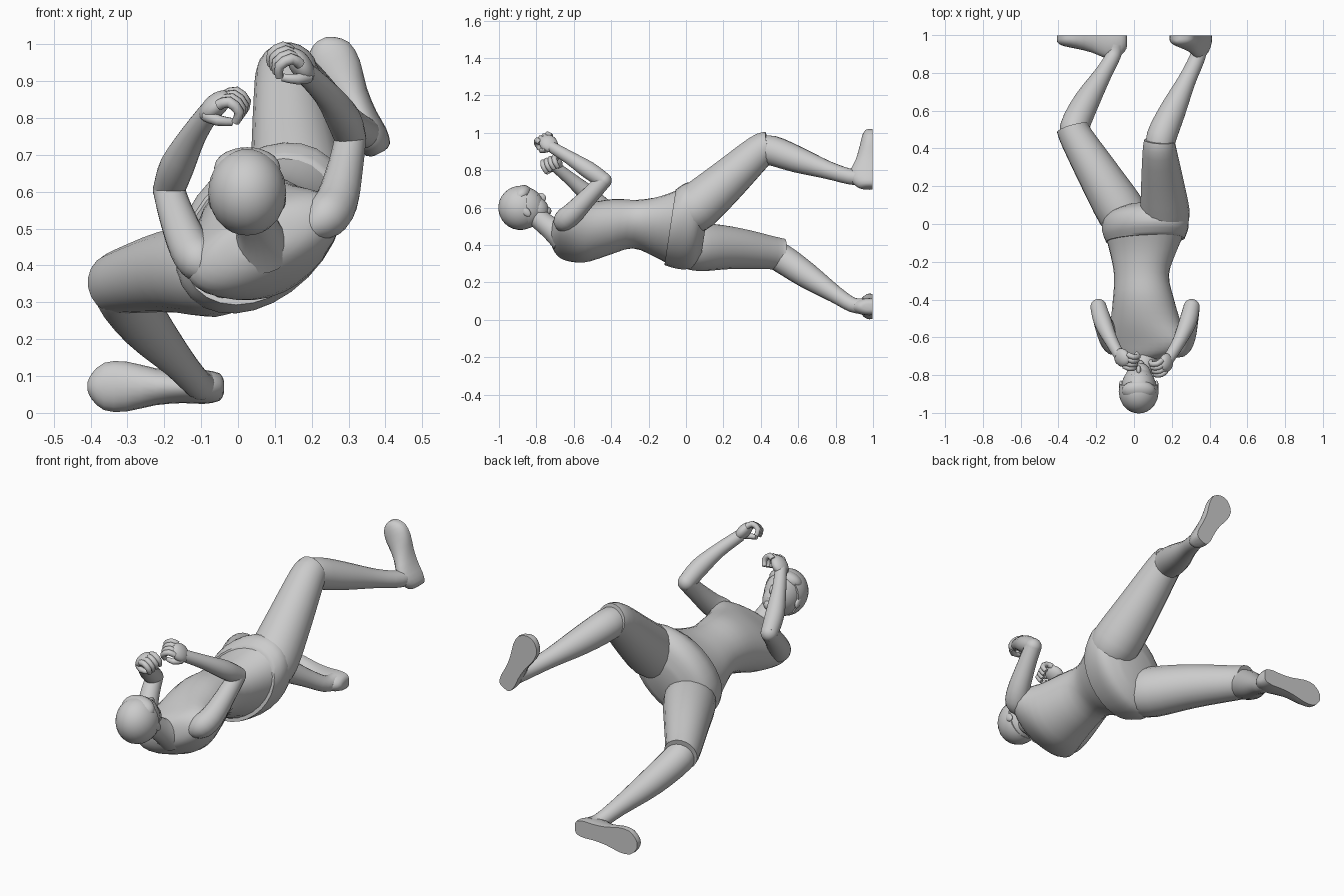
import bpy, bmesh, math
from mathutils import Vector as V, Matrix

if "Cube" in bpy.data.objects:
    bpy.data.objects.remove(bpy.data.objects["Cube"])

SIDES = 20


def finish(name, bm, angle=50):
    bmesh.ops.recalc_face_normals(bm, faces=bm.faces)
    me = bpy.data.meshes.new(name)
    bm.to_mesh(me)
    bm.free()
    ob = bpy.data.objects.new(name, me)
    bpy.context.collection.objects.link(ob)
    bpy.ops.object.select_all(action='DESELECT')
    bpy.context.view_layer.objects.active = ob
    ob.select_set(True)
    bpy.ops.object.shade_smooth_by_angle(angle=math.radians(angle))
    return ob


def loft(name, rings, angle=50):
    bm = bmesh.new()
    loops = [[bm.verts.new(p) for p in r] for r in rings]
    n = len(loops[0])
    for a, b in zip(loops, loops[1:]):
        for i in range(n):
            j = (i + 1) % n
            bm.faces.new((a[i], a[j], b[j], b[i]))
    bm.faces.new(loops[0])
    bm.faces.new(loops[-1])
    return finish(name, bm, angle)


def spline(rows, steps=3):
    """Catmull-Rom through rows of numbers."""
    out = []
    for i in range(len(rows) - 1):
        p = [rows[max(i - 1, 0)], rows[i], rows[i + 1], rows[min(i + 2, len(rows) - 1)]]
        for s in range(steps):
            t = s / steps
            out.append([0.5 * (2 * b + (c - a) * t + (2 * a - 5 * b + 4 * c - d) * t * t
                        + (3 * b - a - 3 * c + d) * t ** 3) for a, b, c, d in zip(*p)])
    return out + [list(rows[-1])]


def tube(name, rows, sides=SIDES, steps=3):
    """Round limb; rows are x, y, z, radius."""
    rows = spline(rows, steps)
    pts = [V(r[:3]) for r in rows]
    rings, u = [], None
    for i, p in enumerate(pts):
        t = (pts[min(i + 1, len(pts) - 1)] - pts[max(i - 1, 0)]).normalized()
        u = t.orthogonal() if u is None else u - t * u.dot(t)
        u.normalize()
        w = t.cross(u)
        rings.append([p + rows[i][3] * (u * math.cos(k * math.tau / sides) + w * math.sin(k * math.tau / sides))
                      for k in range(sides)])
    return loft(name, rings)


def trunk(name, rows, tilt=0.12):
    """Rolled ellipses along y; rows are y, x, z, half width, half depth, roll."""
    rings = []
    for y, cx, cz, a, b, roll in spline(rows):
        c, s = math.cos(math.radians(roll)), math.sin(math.radians(roll))
        ring = []
        for k in range(28):
            t = k * math.tau / 28
            p, q = a * math.cos(t), b * math.sin(t)
            dz = p * s + q * c
            ring.append(V((cx + p * c - q * s, y + tilt * dz, cz + dz)))
        rings.append(ring)
    return loft(name, rings)


def ball(name, centre, radii, axes, cut=None):
    """Ellipsoid on custom axes, optionally trimmed by a plane."""
    bm = bmesh.new()
    bmesh.ops.create_uvsphere(bm, u_segments=24, v_segments=14, radius=1)
    bmesh.ops.transform(bm, matrix=Matrix.Diagonal((*radii, 1)), verts=bm.verts)
    rot = Matrix(axes).transposed().to_4x4()
    bmesh.ops.transform(bm, matrix=Matrix.Translation(centre) @ rot, verts=bm.verts)
    if cut:
        bmesh.ops.bisect_plane(bm, geom=bm.verts[:] + bm.edges[:] + bm.faces[:],
                               plane_co=cut[0], plane_no=cut[1], clear_outer=True)
        bmesh.ops.holes_fill(bm, edges=[e for e in bm.edges if e.is_boundary])
    return finish(name, bm)


WORLD = (V((1, 0, 0)), V((0, 1, 0)), V((0, 0, 1)))

# Torso and shorts
trunk("torso", [(-.72, .055, .475, .06, .05, 18), (-.695, .065, .468, .165, .08, 24),
                (-.64, .07, .462, .225, .112, 26), (-.53, .062, .466, .195, .152, 25),
                (-.40, .05, .495, .165, .148, 26), (-.27, .04, .512, .152, .122, 30),
                (-.15, .05, .50, .195, .14, 38), (-.04, .06, .495, .25, .17, 44)])
trunk("shorts", [(-.085, .06, .495, .235, .17, 42), (-.03, .06, .505, .265, .185, 45),
                 (.03, .06, .495, .262, .182, 45), (.07, .06, .48, .225, .155, 45),
                 (.10, .06, .465, .13, .09, 45)], .15)

# Legs: thigh, lower leg, shoe
legs = {
    "right": ([(-.02, -.01, .395, .115), (-.07, .07, .39, .13), (-.18, .25, .385, .113),
               (-.30, .45, .36, .09), (-.325, .51, .35, .086)],
              [(-.30, .44, .36, .07), (-.315, .51, .33, .078), (-.25, .65, .235, .069),
               (-.16, .80, .135, .046), (-.11, .89, .08, .04), (-.095, .95, .075, .042)],
              ((-.038, .07), (-.408, .072))),
    "left": ([(.17, .0, .56, .115), (.165, .06, .605, .13), (.15, .22, .745, .113),
              (.135, .39, .90, .09), (.135, .44, .925, .082)],
             [(.135, .38, .91, .07), (.145, .46, .905, .08), (.205, .60, .855, .07),
              (.28, .76, .80, .048), (.335, .88, .765, .042), (.35, .95, .76, .042)],
             ((.385, .705), (.225, 1.013))),
}
# Shoe profile: fraction along the foot, half width, height
SHOE = [(0, .015, .06), (.03, .037, .085), (.15, .046, .12), (.3, .044, .12), (.5, .05, .09),
        (.72, .068, .07), (.88, .064, .058), (.97, .035, .045), (1, .012, .03)]
for side, (thigh, shin, (heel, toe)) in legs.items():
    tube(side + "_thigh", thigh)
    tube(side + "_lower_leg", shin)
    a, b = V((heel[0], .998, heel[1])), V((toe[0], .998, toe[1]))
    w = (b - a).normalized().cross(V((0, 1, 0)))
    rings = []
    for f, hw, h in spline(SHOE, 2):
        c = a.lerp(b, f)
        ring = [c + w * hw * math.cos(t) - V((0, .018 + (h - .018) * math.sin(t), 0))
                for t in [k * math.pi / 10 for k in range(11)]]
        ring += [c - w * hw * .97, c + w * hw * .97]
        rings.append(ring)
    loft(side + "_shoe", rings, 40)

# Arms and half-closed hands: arm path, palm centre, finger direction, curl direction
arms = {
    "right": ([(-.07, -.65, .395, .035), (-.10, -.64, .41, .058), (-.132, -.60, .45, .056),
               (-.168, -.51, .54, .048), (-.188, -.44, .605, .043)],
              [(-.188, -.44, .605, .043), (-.165, -.52, .67, .047), (-.12, -.62, .755, .035), (-.075, -.70, .82, .029)],
              (-.062, -.708, .833), (.5, -.35, .42), (.5, .2, -.8)),
    "left": ([(.19, -.66, .50, .035), (.235, -.65, .53, .06), (.268, -.60, .575, .058),
              (.292, -.51, .67, .048), (.305, -.44, .745, .043)],
             [(.305, -.44, .745, .043), (.285, -.52, .80, .047), (.24, -.62, .865, .036), (.18, -.72, .925, .030)],
             (.17, -.735, .943), (-.35, -.45, .55), (-.7, .1, -.65)),
}
for side, (upper, fore, palm, f, c) in arms.items():
    tube(side + "_upper_arm", upper)
    tube(side + "_forearm", fore)
    ball(side + "_elbow", V(fore[0][:3]), [fore[0][3]] * 3, WORLD)
    p, f, c = V(palm), V(f).normalized(), V(c)
    c = (c - f * c.dot(f)).normalized()
    s = f.cross(c)
    ball(side + "_palm", p, (.054, .048, .03), (f, s, c))
    for i in range(4):
        o = p + f * .028 + s * (i - 1.5) * .023
        path = [o, o + f * .03 + c * .012, o + f * .032 + c * .05, o + f * .002 + c * .066]
        tube(f"{side}_finger_{i + 1}", [(*q, r) for q, r in zip(path, (.015, .015, .014, .011))], 10, 2)
    k = 1 if side == "left" else -1
    path = [p - f * .025 + s * k * .03, p + s * k * .045 + c * .03, p + f * .02 + s * k * .03 + c * .06]
    tube(side + "_thumb", [(*q, r) for q, r in zip(path, (.017, .015, .011))], 10, 2)

# Neck and head, tipped back by 45 degrees
tube("neck", [(.065, -.66, .45, .085), (.055, -.73, .495, .06), (.035, -.81, .56, .055), (.03, -.86, .60, .05)])
h = math.sqrt(.5)
X, FWD, UP = V((1, 0, 0)), V((0, h, h)), V((0, -h, h))
head = V((.025, -.87, .60))
axes = (X, FWD, UP)


def at(x, f, u):
    return head + X * x + FWD * f + UP * u


ball("head", at(0, 0, 0), (.093, .112, .115), axes)
ball("jaw", at(0, .045, -.055), (.066, .062, .07), axes)
ball("chin", at(0, .074, -.102), (.03, .027, .025), axes)
ball("nose", at(0, .108, -.03), (.012, .022, .026), axes)
ball("mouth", at(0, .092, -.072), (.026, .014, .011), axes)
for side, k in (("right", -1), ("left", 1)):
    ball(side + "_ear", at(k * .094, -.005, -.025), (.011, .02, .032), axes)
    ball(side + "_eye", at(k * .035, .088, -.002), (.016, .014, .009), axes)

# Cropped hair with a fringe
ball("hair", at(0, -.012, .010), (.106, .118, .118), axes,
     (at(0, .045, .02), (FWD * .75 - UP * .66)))
ball("fringe", at(0, .036, .055), (.090, .064, .048), axes)
